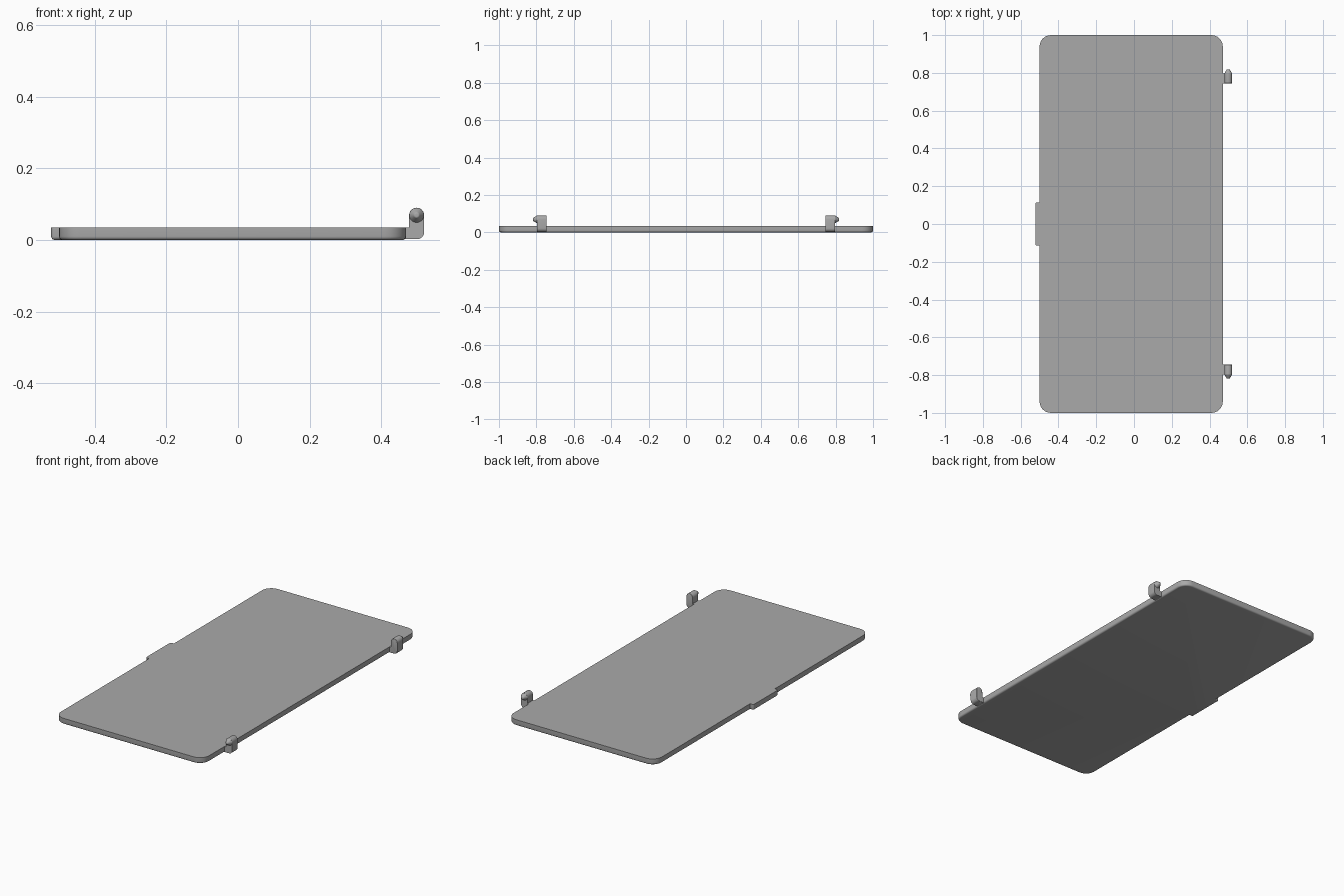
import bpy, bmesh, math
from mathutils import Vector, Matrix

cube = bpy.data.objects.get("Cube")
if cube:
    bpy.data.objects.remove(cube, do_unlink=True)

grey = bpy.data.materials.new("plain grey")
grey.use_nodes = True
colour = (0.4, 0.4, 0.4, 1)
grey.diffuse_color = colour
grey.node_tree.nodes["Principled BSDF"].inputs["Base Color"].default_value = colour


def rounded(corners, steps=6):
    """Outline from (u, v, radius) corners, each replaced by an arc."""
    points = []
    for i, (u, v, r) in enumerate(corners):
        p = Vector((u, v))
        if r == 0:
            points.append(p)
            continue
        before = Vector(corners[i - 1][:2])
        after = Vector(corners[(i + 1) % len(corners)][:2])
        a, b = (before - p).normalized(), (after - p).normalized()
        centre = p + (a + b) * r
        for k in range(steps + 1):
            t = k / steps * math.pi / 2
            points.append(centre - b * r * math.cos(t) - a * r * math.sin(t))
    return points


def extrude(points, place, offset):
    """Prism from an outline; place maps (u, v) to a 3D point."""
    bm = bmesh.new()
    face = bm.faces.new([bm.verts.new(place(p)) for p in points])
    made = bmesh.ops.extrude_face_region(bm, geom=[face], use_keep_orig=True)
    verts = [g for g in made["geom"] if isinstance(g, bmesh.types.BMVert)]
    bmesh.ops.translate(bm, verts=verts, vec=offset)
    bmesh.ops.recalc_face_normals(bm, faces=bm.faces)
    return bm


def soften(bm, rule, width):
    edges = [e for e in bm.edges if all(rule(v.co) for v in e.verts)]
    bmesh.ops.bevel(bm, geom=edges, offset=width, segments=4,
                    profile=0.5, affect='EDGES', clamp_overlap=True)


def finish(bm, name, mirrored=False):
    mesh = bpy.data.meshes.new(name)
    bmesh.ops.recalc_face_normals(bm, faces=bm.faces)
    bm.to_mesh(mesh)
    bm.free()
    mesh.materials.append(grey)
    obj = bpy.data.objects.new(name, mesh)
    bpy.context.collection.objects.link(obj)
    if mirrored:
        mod = obj.modifiers.new("both ends", 'MIRROR')
        mod.use_axis = (False, True, False)
    bpy.ops.object.select_all(action='DESELECT')
    obj.select_set(True)
    bpy.context.view_layer.objects.active = obj
    bpy.ops.object.shade_smooth_by_angle(angle=math.radians(35))
    return obj


# Flat panel with finger tab, rounded along the underside
thick = 0.035
panel = rounded([(0.47, -1, 0.06), (0.47, 1, 0.06), (-0.5, 1, 0.06),
                 (-0.5, 0.115, 0), (-0.522, 0.115, 0.01),
                 (-0.522, -0.115, 0.01), (-0.5, -0.115, 0), (-0.5, -1, 0.06)])
bm = extrude(panel, lambda p: (p.x, p.y, 0), (0, 0, thick))
soften(bm, lambda c: c.z < 0.001, 0.012)
finish(bm, "panel")

# Upright hinge arms with a foot that joins the panel edge
inner, outer = 0.745, 0.797
arm = rounded([(0.46, 0.002, 0), (0.52, 0.002, 0.02), (0.52, 0.09, 0.0208),
               (0.478, 0.09, 0.0208), (0.478, thick, 0), (0.46, thick, 0)])
bm = extrude(arm, lambda p: (p.x, inner, p.y), (0, outer - inner, 0))
soften(bm, lambda c: c.y < inner + 0.001 and c.x > 0.476, 0.012)
finish(bm, "hinge_arm", mirrored=True)

# Tapered pivot pegs on the outward faces of the arms
bm = bmesh.new()
length = 0.022
bmesh.ops.create_cone(
    bm, cap_ends=True, segments=24, radius1=0.0205, radius2=0.007, depth=length,
    matrix=Matrix.Translation((0.499, outer + length / 2, 0.0692))
    @ Matrix.Rotation(-math.pi / 2, 4, 'X'))
soften(bm, lambda c: c.y > outer + length - 0.001, 0.003)
finish(bm, "pivot_peg", mirrored=True)
